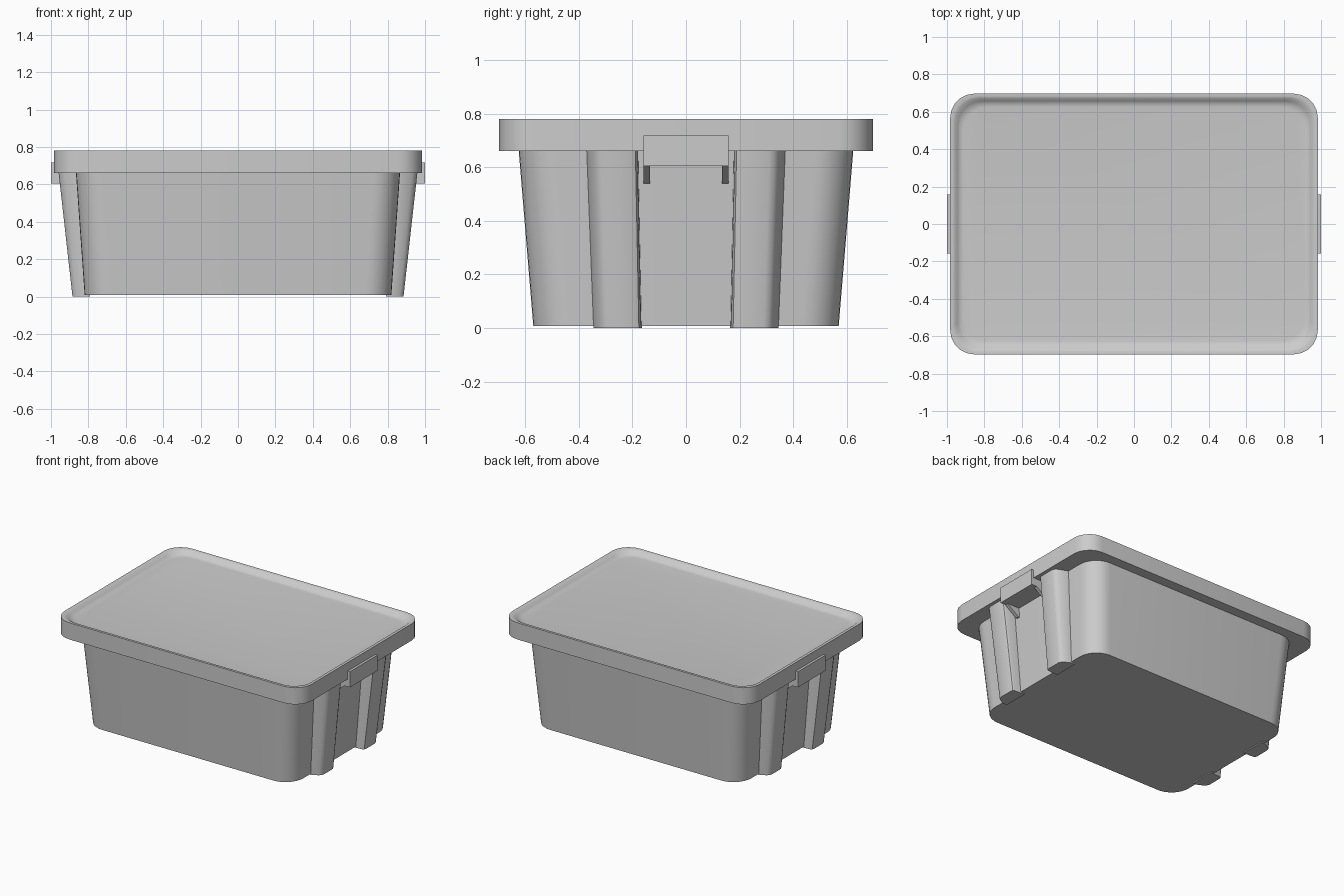
import bpy, bmesh, math

cube = bpy.data.objects.get("Cube")
if cube:
    bpy.data.objects.remove(cube, do_unlink=True)

grey = bpy.data.materials.new("plain grey plastic")
grey.use_nodes = True
GREY = (0.6, 0.6, 0.6, 1)
grey.diffuse_color = GREY
grey.node_tree.nodes["Principled BSDF"].inputs["Base Color"].default_value = GREY


def rounded_rect(hx, hy, radius, z, steps):
    """Ring of points round a rectangle with rounded corners."""
    ring = []
    for corner, (sx, sy) in enumerate([(1, 1), (-1, 1), (-1, -1), (1, -1)]):
        for i in range(steps + 1):
            a = math.pi / 2 * (corner + i / steps)
            ring.append((sx * (hx - radius) + radius * math.cos(a),
                         sy * (hy - radius) + radius * math.sin(a), z))
    return ring


def loft(name, rings, angle=35):
    """Skin a stack of equal rings and cap both ends."""
    bm = bmesh.new()
    rows = [[bm.verts.new(p) for p in ring] for ring in rings]
    n = len(rows[0])
    for low, high in zip(rows, rows[1:]):
        for i in range(n):
            j = (i + 1) % n
            bm.faces.new((low[i], low[j], high[j], high[i]))
    bm.faces.new(rows[0])
    bm.faces.new(rows[-1])
    bmesh.ops.recalc_face_normals(bm, faces=bm.faces)
    mesh = bpy.data.meshes.new(name)
    bm.to_mesh(mesh)
    bm.free()
    mesh.materials.append(grey)
    obj = bpy.data.objects.new(name, mesh)
    bpy.context.collection.objects.link(obj)
    bpy.ops.object.select_all(action="DESELECT")
    obj.select_set(True)
    bpy.context.view_layer.objects.active = obj
    bpy.ops.object.shade_smooth_by_angle(angle=math.radians(angle))
    return obj


# Tapered tub
loft("tub", [rounded_rect(0.82, 0.57, 0.14, 0.008, 8),
             rounded_rect(0.867, 0.625, 0.14, 0.67, 8)])

# Lid: straight skirt, narrow rim, dished top panel
lid_profile = [(0, 0.66), (0, 0.78), (0.015, 0.78), (0.025, 0.776),
               (0.04, 0.762), (0.052, 0.753), (0.07, 0.75)]
loft("lid", [rounded_rect(0.983 - d, 0.697 - d, 0.13, z, 5)
             for d, z in lid_profile])

# Rib cross-section: distance out from the tub wall, y position
rib_section = [(-0.03, 0.345), (0, 0.345), (0.045, 0.322), (0.058, 0.31),
               (0.065, 0.29), (0.065, 0.19), (0.06, 0.176),
               (0.048, 0.169), (-0.03, 0.165)]

for sx, side in ((1, "left"), (-1, "right")):
    for sy, end in ((1, "back"), (-1, "front")):
        # Vertical ribs flanking the grip recess
        bottom = [(sx * (0.82 + d), sy * y, 0) for d, y in rib_section]
        top = [(sx * (0.867 + d * 1.43), sy * y * 1.075, 0.67)
               for d, y in rib_section]
        loft(f"{side}_{end}_rib", [bottom, top])

        # Triangular gusset under the handle
        wedge = [(0.84, 0.54), (0.868, 0.54), (0.965, 0.61), (0.84, 0.61)]
        loft(f"{side}_{end}_gusset",
             [[(sx * x, sy * y, z) for x, z in wedge] for y in (0.134, 0.158)])

    # Handle block
    block = [(0.85, -0.158), (1.0, -0.158), (1.0, 0.158), (0.85, 0.158)]
    loft(f"{side}_handle",
         [[(sx * x, y, z) for x, y in block] for z in (0.605, 0.718)])
